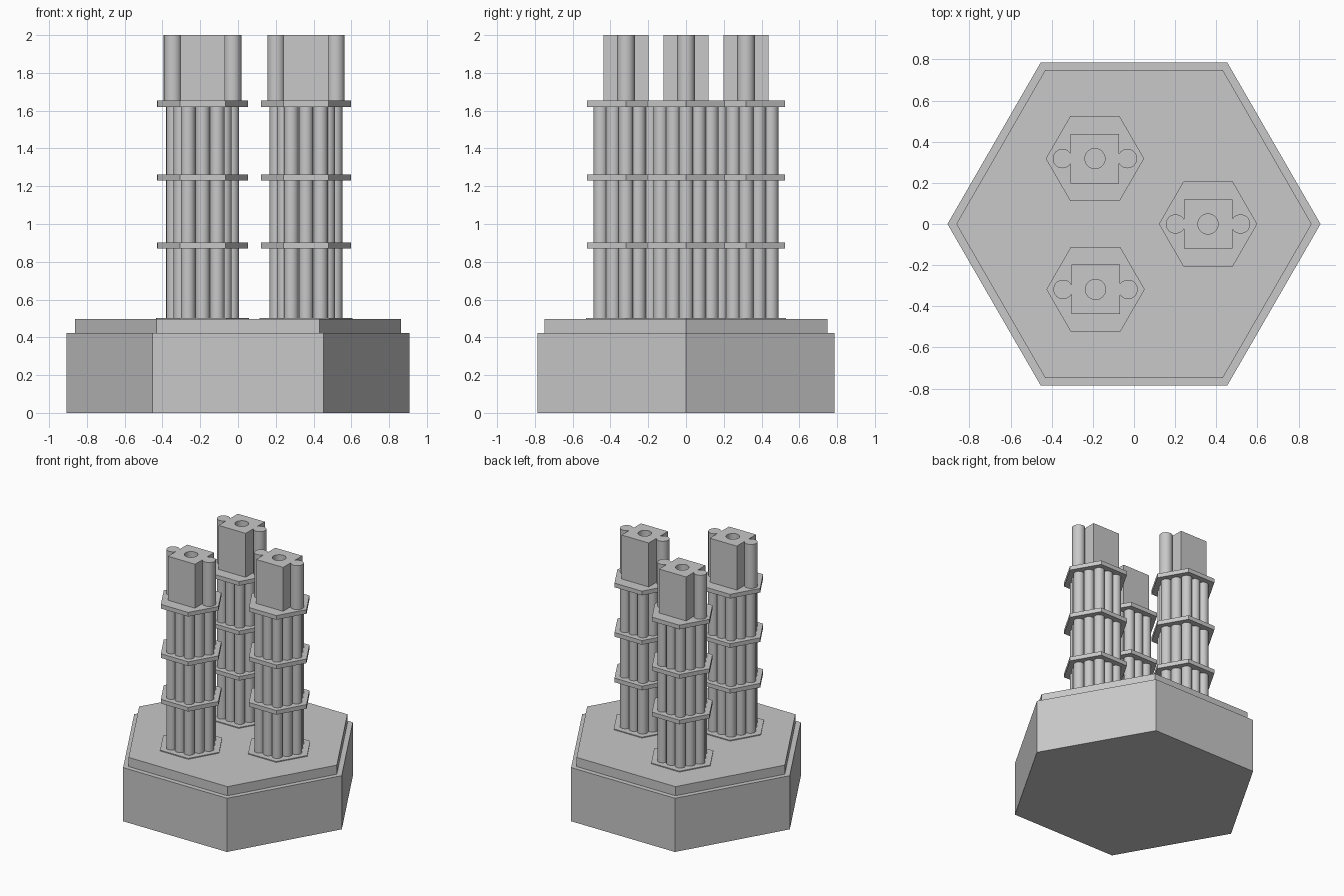
import bpy, bmesh
from math import cos, sin, pi, sqrt, radians

cube = bpy.data.objects.get("Cube")
if cube:
    bpy.data.objects.remove(cube, do_unlink=True)

GREY = (0.58, 0.58, 0.58, 1)
grey = bpy.data.materials.new("plain grey")
grey.use_nodes = True
grey.diffuse_color = GREY
grey.node_tree.nodes["Principled BSDF"].inputs["Base Color"].default_value = GREY


def ring(radius, sides, x=0, y=0):
    """Regular outline with a corner on the x axis."""
    return [(x + radius * cos(2 * pi * i / sides),
             y + radius * sin(2 * pi * i / sides)) for i in range(sides)]


def rect(hx, hy):
    return [(-hx, -hy), (hx, -hy), (hx, hy), (-hx, hy)]


def prism(name, outlines, z0, z1):
    """Extrude counter-clockwise outlines from z0 to z1 as one object."""
    bm = bmesh.new()
    for pts in outlines:
        low = [bm.verts.new((x, y, z0)) for x, y in pts]
        high = [bm.verts.new((x, y, z1)) for x, y in pts]
        bm.faces.new(low[::-1])
        bm.faces.new(high)
        n = len(pts)
        for i in range(n):
            j = (i + 1) % n
            bm.faces.new((low[i], low[j], high[j], high[i]))
    mesh = bpy.data.meshes.new(name)
    bm.to_mesh(mesh)
    bm.free()
    mesh.materials.append(grey)
    obj = bpy.data.objects.new(name, mesh)
    bpy.context.collection.objects.link(obj)
    return obj


def activate(obj):
    bpy.ops.object.select_all(action='DESELECT')
    obj.select_set(True)
    bpy.context.view_layer.objects.active = obj


def smooth(obj):
    activate(obj)
    bpy.ops.object.shade_smooth_by_angle(angle=radians(35))


def boolean(obj, tool, operation):
    mod = obj.modifiers.new("join", 'BOOLEAN')
    mod.operation = operation
    mod.solver = 'EXACT'
    mod.object = tool
    activate(obj)
    bpy.ops.object.modifier_apply(modifier=mod.name)
    bpy.data.objects.remove(tool, do_unlink=True)


# Stepped hexagonal base
prism("base_block", [ring(0.907, 6)], 0, 0.424)
prism("base_step", [ring(0.864, 6)], 0.424, 0.496)

# Thin foot plate and the three spacer plates of one tower
parts = [prism("foot_plate", [ring(0.245, 6)], 0.496, 0.503)]
for level, z in (("lower", 0.87), ("middle", 1.23), ("upper", 1.62)):
    parts.append(prism(level + "_spacer", [ring(0.239, 6)], z, z + 0.033))

# Hexagonal bundle of rods
PITCH, ROD = 0.077, 0.0383
rods = []
for row in range(-2, 3):
    count = 5 - abs(row)
    for k in range(count):
        rods.append(ring(ROD, 24, (k - (count - 1) / 2) * PITCH,
                         row * PITCH * sqrt(3) / 2))
bundle = prism("rod_bundle", rods, 0.503, 1.62)
smooth(bundle)
parts.append(bundle)

# Head block with a round lug on each side and a bore in the top
head = prism("head_block", [rect(0.118, 0.12)], 1.653, 2)
for side in (-1, 1):
    lug = prism("lug", [ring(0.047, 32, side * 0.158)], 1.653, 2)
    boolean(head, lug, 'UNION')
boolean(head, prism("bore_cutter", [ring(0.049, 32)], 1.8, 2.1), 'DIFFERENCE')
smooth(head)
parts.append(head)

# Place the tower at three corners of a triangle
towers = {"left": (0.36, 0), "front_right": (-0.187, -0.318),
          "back_right": (-0.19, 0.318)}
for place, (x, y) in towers.items():
    for part in parts:
        copy = part.copy()
        copy.name = place + "_" + part.name
        copy.location = (x, y, 0)
        bpy.context.collection.objects.link(copy)
for part in parts:
    bpy.data.objects.remove(part, do_unlink=True)
